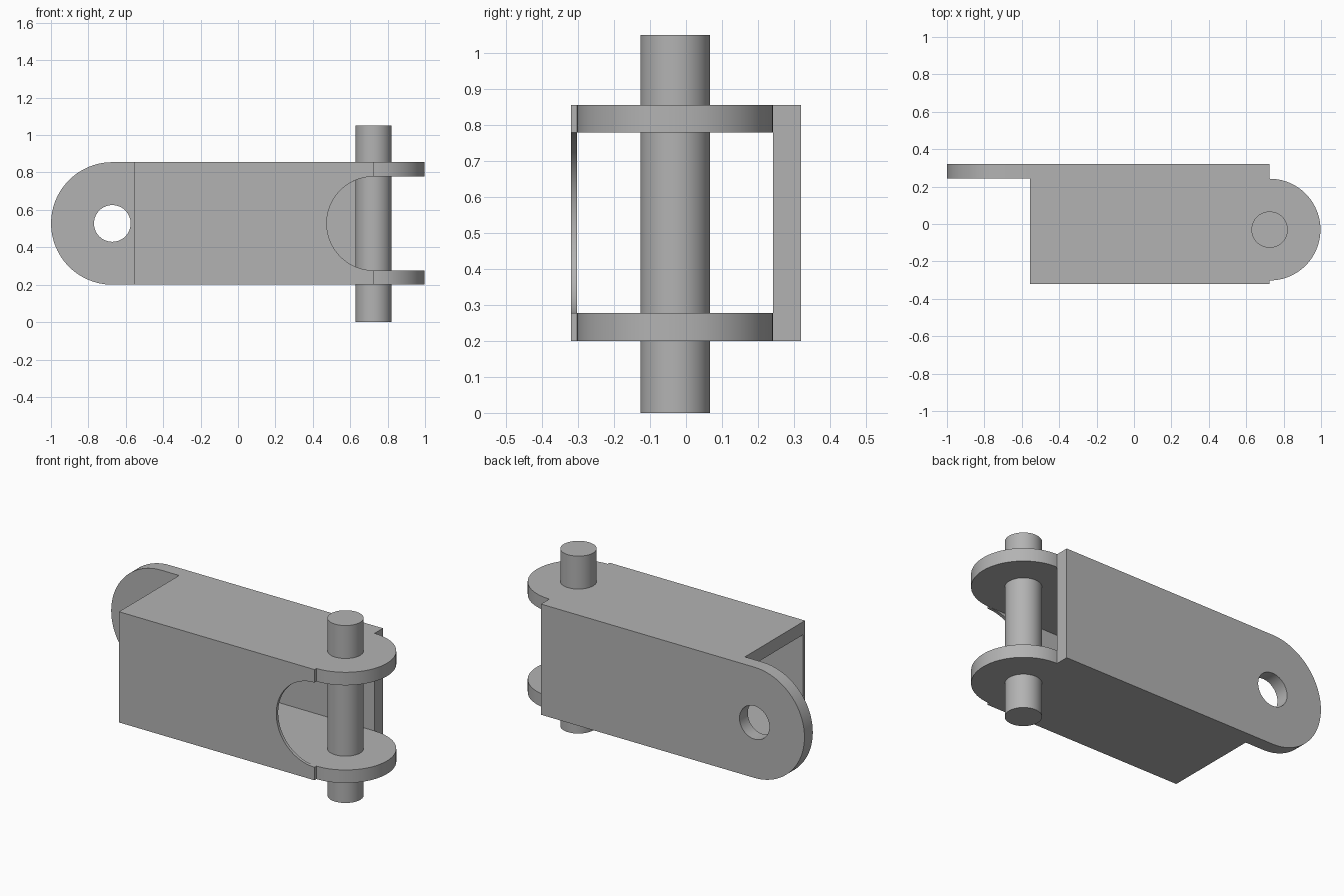
import bpy, bmesh, math
from mathutils import Matrix, Vector

cube = bpy.data.objects.get("Cube")
if cube:
    bpy.data.objects.remove(cube, do_unlink=True)

# Shared dimensions
HALF_DEPTH = 0.32
BOTTOM, TOP = 0.2, 0.855
MID_Z = (BOTTOM + TOP) / 2
WALL = 0.077
X_START, X_END = -0.555, 0.725
BACK_INNER, FRONT_INNER = 0.242, -0.302
PIN_Y = (BACK_INNER + FRONT_INNER) / 2
EYE_X = -0.672

steel = bpy.data.materials.new("grey_steel")
steel.use_nodes = True
grey = (0.45, 0.45, 0.45, 1)
steel.diffuse_color = grey
steel.node_tree.nodes["Principled BSDF"].inputs["Base Color"].default_value = grey


def finish(name, bm):
    bmesh.ops.recalc_face_normals(bm, faces=bm.faces)
    mesh = bpy.data.meshes.new(name)
    bm.to_mesh(mesh)
    bm.free()
    mesh.materials.append(steel)
    obj = bpy.data.objects.new(name, mesh)
    bpy.context.collection.objects.link(obj)
    return obj


def box(name, low, high):
    low, high = Vector(low), Vector(high)
    bm = bmesh.new()
    place = Matrix.Translation((low + high) / 2) @ Matrix.Diagonal((*(high - low), 1))
    bmesh.ops.create_cube(bm, size=1, matrix=place)
    return finish(name, bm)


def cylinder(name, centre, radius, length, axis="Z"):
    bm = bmesh.new()
    turn = Matrix.Rotation(math.pi / 2, 4, "X") if axis == "Y" else Matrix()
    bmesh.ops.create_cone(bm, cap_ends=True, segments=96, radius1=radius, radius2=radius,
                          depth=length, matrix=Matrix.Translation(centre) @ turn)
    return finish(name, bm)


def rounded_tab(name, centre, radius, reach, thickness, side, axis):
    """Plate with a half-round end facing side and a straight root of length reach."""
    arc = [(side * radius * math.cos(a), radius * math.sin(a))
           for a in (math.pi * (i / 48 - 0.5) for i in range(49))]
    outline = [(-side * reach, -radius)] + arc + [(-side * reach, radius)]
    bm = bmesh.new()
    face = bm.faces.new([bm.verts.new((u, v, -thickness / 2)) for u, v in outline])
    new = bmesh.ops.extrude_face_region(bm, geom=[face])["geom"]
    bmesh.ops.translate(bm, vec=(0, 0, thickness),
                        verts=[v for v in new if isinstance(v, bmesh.types.BMVert)])
    turn = Matrix.Rotation(math.pi / 2, 4, "X") if axis == "Y" else Matrix()
    bm.transform(Matrix.Translation(centre) @ turn)
    return finish(name, bm)


def combine(target, tool, operation):
    mod = target.modifiers.new(operation.lower(), "BOOLEAN")
    mod.operation, mod.object, mod.solver = operation, tool, "EXACT"
    bpy.context.view_layer.objects.active = target
    bpy.ops.object.modifier_apply(modifier=mod.name)
    bpy.data.objects.remove(tool, do_unlink=True)


def smooth(obj):
    bpy.ops.object.select_all(action="DESELECT")
    obj.select_set(True)
    bpy.context.view_layer.objects.active = obj
    bpy.ops.object.shade_smooth_by_angle(angle=math.radians(30))


# Hollow rectangular link body, open at both ends
body = box("link_body", (X_START, -HALF_DEPTH, BOTTOM), (X_END, HALF_DEPTH, TOP))
combine(body, box("channel", (-1, FRONT_INNER, BOTTOM + WALL), (1, BACK_INNER, TOP - WALL)),
        "DIFFERENCE")

# Half-round cutout in the thin front wall
combine(body, cylinder("front_cutout", (X_END, -HALF_DEPTH, MID_Z),
                       (TOP - BOTTOM) / 2 - WALL, 0.2, "Y"), "DIFFERENCE")

# Rounded eye tab extending from the back wall, with its hole
tab_y = (HALF_DEPTH + BACK_INNER) / 2
combine(body, rounded_tab("eye_tab", (EYE_X, tab_y, MID_Z), (TOP - BOTTOM) / 2, 0.4,
                          HALF_DEPTH - BACK_INNER, -1, "Y"), "UNION")
combine(body, cylinder("eye_hole", (EYE_X, tab_y, MID_Z), 0.098, 0.3, "Y"), "DIFFERENCE")

# Upper and lower rounded lugs that hold the pin
for z in (BOTTOM + WALL / 2, TOP - WALL / 2):
    combine(body, rounded_tab("pin_lug", (X_END, PIN_Y, z), (BACK_INNER - FRONT_INNER) / 2,
                              0.2, WALL, 1, "Z"), "UNION")
smooth(body)

# Hinge pin through both lugs
pin = cylinder("hinge_pin", (X_END, PIN_Y, 0.525), 0.097, 1.05)
smooth(pin)
